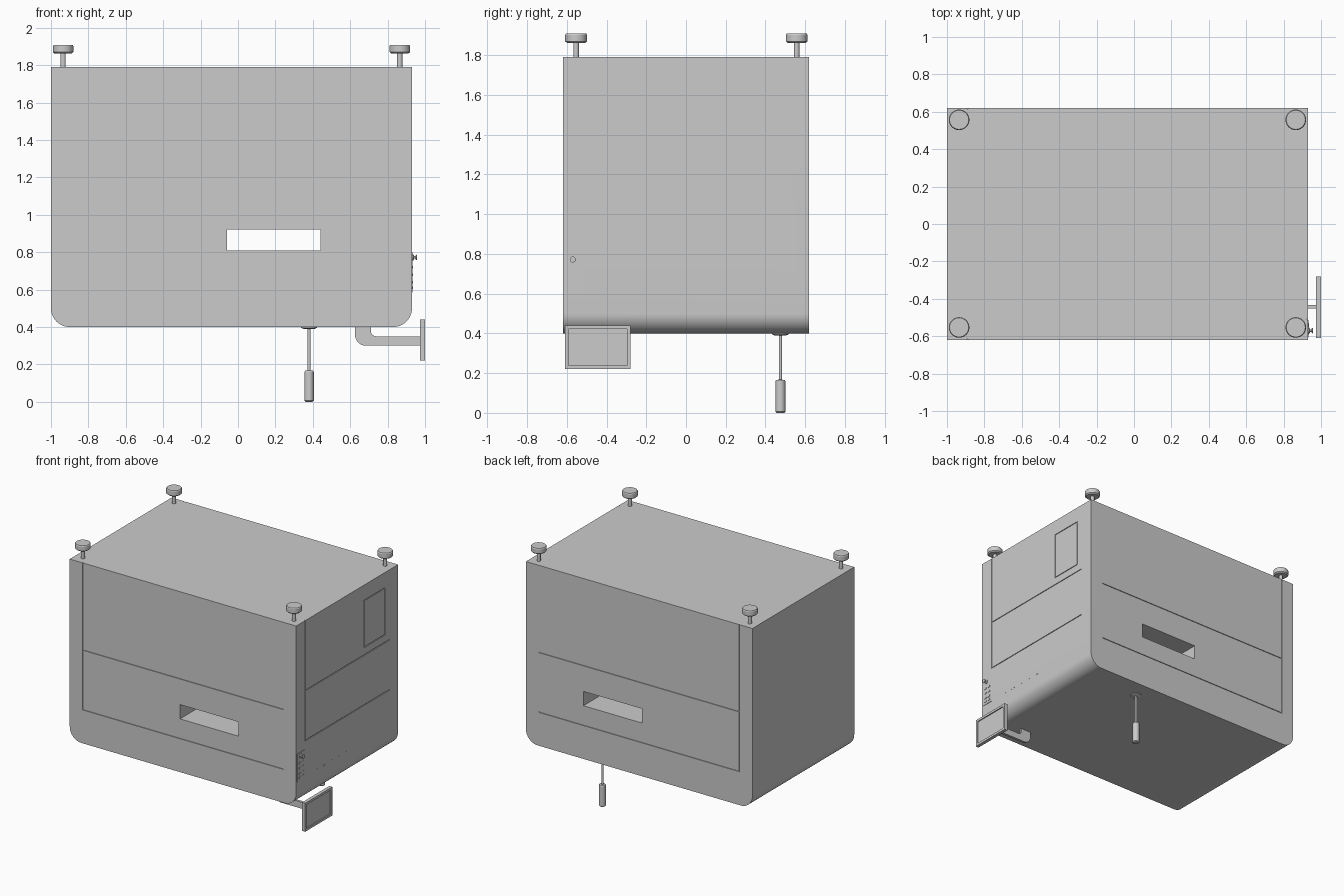
import bpy, bmesh, math

if "Cube" in bpy.data.objects:
    bpy.data.objects.remove(bpy.data.objects["Cube"])


def finish(bm, name, smooth=True):
    bmesh.ops.recalc_face_normals(bm, faces=bm.faces)
    me = bpy.data.meshes.new(name)
    bm.to_mesh(me)
    bm.free()
    ob = bpy.data.objects.new(name, me)
    bpy.context.collection.objects.link(ob)
    if smooth:
        bpy.ops.object.select_all(action='DESELECT')
        ob.select_set(True)
        bpy.context.view_layer.objects.active = ob
        bpy.ops.object.shade_smooth_by_angle(angle=math.radians(30))
    return ob


def box(name, x0, x1, y0, y1, z0, z1):
    bm = bmesh.new()
    bmesh.ops.create_cube(bm, size=1)
    for v in bm.verts:
        v.co = ((x0 + x1) / 2 + v.co.x * (x1 - x0),
                (y0 + y1) / 2 + v.co.y * (y1 - y0),
                (z0 + z1) / 2 + v.co.z * (z1 - z0))
    return finish(bm, name, False)


def prism(name, pts, y0, y1):
    """Extrude an xz outline along y."""
    bm = bmesh.new()
    face = bm.faces.new([bm.verts.new((x, y0, z)) for x, z in pts])
    new = bmesh.ops.extrude_face_region(bm, geom=[face])['geom']
    bmesh.ops.translate(bm, vec=(0, y1 - y0, 0),
                        verts=[v for v in new if isinstance(v, bmesh.types.BMVert)])
    return finish(bm, name)


def lathe(name, prof, loc, axis='Z', n=32):
    """Turn (radius, height) points around z, or around x."""
    bm = bmesh.new()
    rings = []
    for r, h in prof:
        ring = []
        for i in range(n):
            a = 2 * math.pi * i / n
            c, s = r * math.cos(a), r * math.sin(a)
            ring.append(bm.verts.new((c, s, h) if axis == 'Z' else (h, c, s)))
        rings.append(ring)
    for a, b in zip(rings, rings[1:]):
        for i in range(n):
            bm.faces.new((a[i], a[(i + 1) % n], b[(i + 1) % n], b[i]))
    bm.faces.new(rings[0])
    bm.faces.new(rings[-1])
    ob = finish(bm, name)
    ob.location = loc
    return ob


def arc(cx, cz, r, a0, a1, n=12):
    return [(cx + r * math.cos(math.radians(a0 + (a1 - a0) * i / n)),
             cz + r * math.sin(math.radians(a0 + (a1 - a0) * i / n))) for i in range(n + 1)]


def cut(ob, cutter):
    mod = ob.modifiers.new(cutter.name, 'BOOLEAN')
    mod.operation = 'DIFFERENCE'
    mod.solver = 'EXACT'
    mod.object = cutter
    cutter.hide_render = True
    bpy.context.view_layer.objects.active = ob
    bpy.ops.object.modifier_apply(modifier=mod.name)
    bpy.data.objects.remove(cutter)


# Housing with rounded lower edges
L, R, Y, B, T = -1.0, 0.93, 0.62, 0.40, 1.79
body = prism('housing', [(L, T)] + arc(L + .1, B + .1, .1, 180, 270)
             + arc(R - .1, B + .1, .1, 270, 360) + [(R, T)], -Y, Y)

# Slot running through front to back
cut(body, box('slot_cutter', -.06, .44, -1, 1, .81, .92))

# Panel seams on the front, back and right side
W, D = .003, .006
for s in (-1, 1):
    y0, y1 = sorted((s * (Y - D), s * (Y + .05)))
    for z in (.66, 1.12):
        cut(body, box('seam_cutter', -.89, .82, y0, y1, z - W, z + W))
    cut(body, box('seam_cutter', -.89 - W, -.89 + W, y0, y1, .66 - W, T + .05))
for y0, y1, z0, z1 in ((-.51, .51, .865, .865), (-.51, .51, 1.25, 1.25),
                       (-.51, -.51, .865, T + .05), (.21, .46, 1.67, 1.67),
                       (.21, .46, 1.31, 1.31), (.21, .21, 1.31, 1.67),
                       (.46, .46, 1.31, 1.67)):
    cut(body, box('seam_cutter', R - D, R + .05, y0 - W, y1 + W, z0 - W, z1 + W))

# Round knobs on the top corners
for x in (-.935, .865):
    for y in (-.553, .557):
        lathe('top_knob', [(.014, 0), (.014, .072), (.046, .072), (.055, .08),
                           (.055, .112), (.051, .118)], (x, y, T))

# Pull handle hanging from the base
lathe('pull_handle', [(.019, 0), (.025, .006), (.025, .16), (.021, .166), (.008, .167),
                      (.008, .39), (.03, .39), (.042, .395), (.042, .402)], (.38, .475, 0))

# Bracket arm carrying the display
prism('display_arm', [(.625, .402)] + arc(.685, .36, .06, 180, 270)
      + [(.98, .30), (.98, .35)] + arc(.74, .38, .03, 270, 180) + [(.71, .402)],
      -.452, -.434)

# Display with recessed screen
display = box('display', .974, 1.0, -.61, -.28, .22, .44)
cut(display, box('screen_cutter', .992, 1.1, -.592, -.298, .238, .422))

# Control strip, turned switch and small buttons
box('control_strip', R - .002, R + .003, -.608, -.512, .585, .80)
lathe('switch_knob', [(.016, 0), (.016, .006), (.007, .01), (.007, .016),
                      (.015, .022), (.015, .026)], (R + .002, -.57, .772), 'X', 24)
for z in (.72, .68, .64, .61):
    for y in (-.58, -.54):
        box('control_button', R, R + .006, y - .01, y + .01, z - .007, z + .007)

# Row of small indicator bars
for i in range(5):
    y = -.36 + i * .09
    box('indicator_bar', R - .002, R + .001, y - .015, y + .015, .585, .593)
